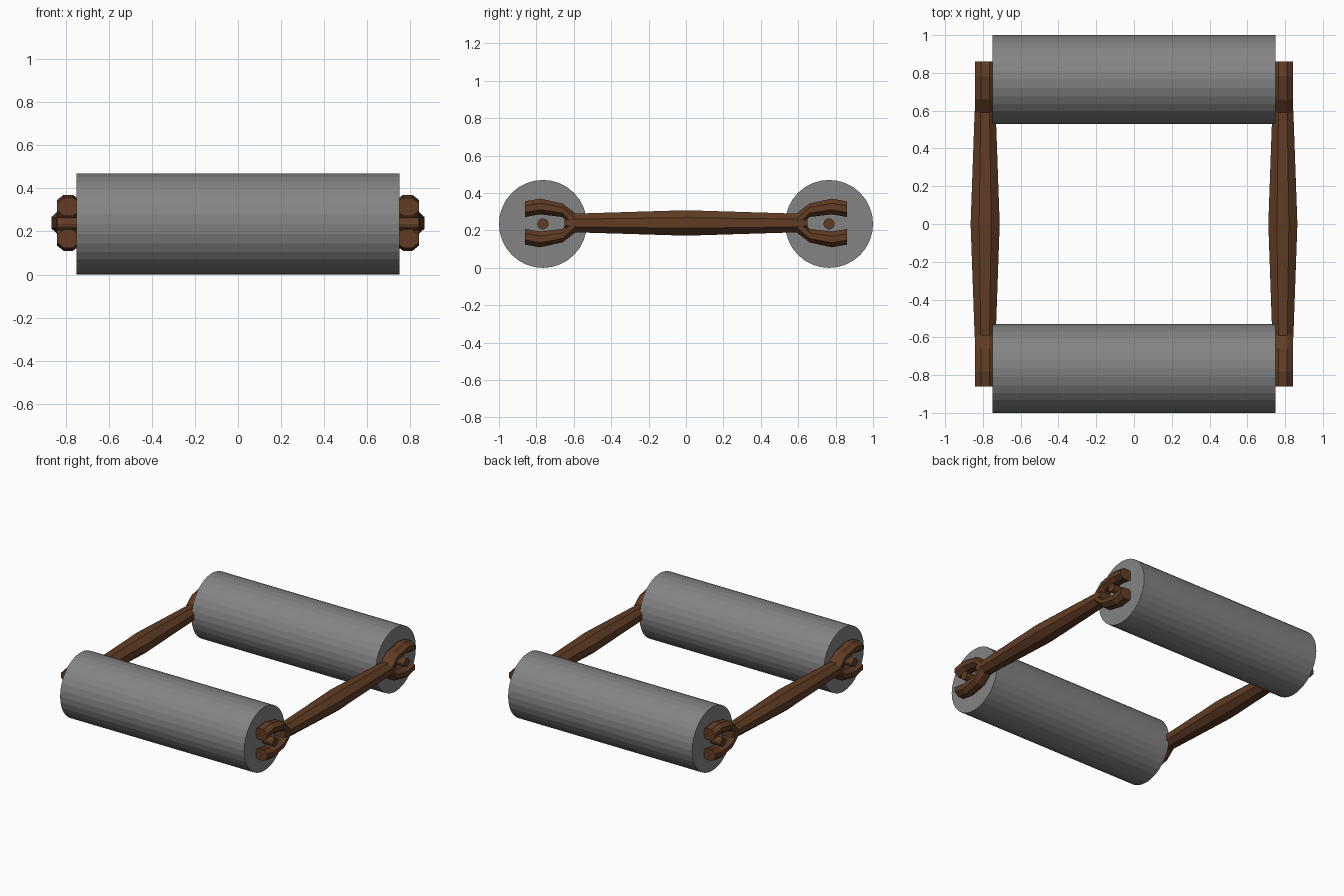
import bpy
import bmesh
from math import cos, sin, pi

ROLLER_Z, ROLLER_Y, ROLLER_R, ROLLER_HALF = 0.235, 0.765, 0.235, 0.75
BAR_X, BAR_Z = 0.788, 0.24

cube = bpy.data.objects.get("Cube")
if cube:
    bpy.data.objects.remove(cube, do_unlink=True)


def material(name, rgb):
    mat = bpy.data.materials.new(name)
    mat.use_nodes = True
    mat.diffuse_color = (*rgb, 1)
    mat.node_tree.nodes["Principled BSDF"].inputs["Base Color"].default_value = (*rgb, 1)
    return mat


grey = material("roller grey", (0.23, 0.23, 0.23))
brown = material("wood brown", (0.12, 0.046, 0.018))


def cylinder(name, radius, half, y, z, sides, mat):
    """Flat-shaded cylinder lying along x."""
    bpy.ops.mesh.primitive_cylinder_add(vertices=sides, radius=radius, depth=2 * half,
                                        location=(0, y, z), rotation=(0, pi / 2, 0))
    obj = bpy.context.object
    obj.name = name
    obj.data.materials.append(mat)


def loft(name, x, rings, mat, sides=8):
    """Octagonal loft along y; each ring is (y, height offset, half width, half height)."""
    bm = bmesh.new()
    loops = []
    for y, dz, w, h in rings:
        grow = 1 / cos(pi / sides)
        angles = [2 * pi * (i + 0.5) / sides for i in range(sides)]
        loops.append([bm.verts.new((x + w * grow * cos(a), y, BAR_Z + dz + h * grow * sin(a)))
                      for a in angles])
    for a, b in zip(loops, loops[1:]):
        for i in range(sides):
            j = (i + 1) % sides
            bm.faces.new((a[i], a[j], b[j], b[i]))
    bm.faces.new(loops[0])
    bm.faces.new(loops[-1])
    bmesh.ops.recalc_face_normals(bm, faces=bm.faces)
    mesh = bpy.data.meshes.new(name)
    bm.to_mesh(mesh)
    bm.free()
    mesh.materials.append(mat)
    bpy.context.collection.objects.link(bpy.data.objects.new(name, mesh))


# Rollers with their axles
for end, sy in (("front", -1), ("back", 1)):
    cylinder(end + "_roller", ROLLER_R, ROLLER_HALF, sy * ROLLER_Y, ROLLER_Z, 32, grey)
    cylinder(end + "_axle", 0.03, 0.84, sy * ROLLER_Y, ROLLER_Z, 12, brown)

# Side bars: thickest in the middle, necked down at the forks
half_bar = [(0.59, 0, 0.056, 0.05), (0.65, 0, 0.05, 0.032)]
bar = ([(-y, *rest) for y, *rest in reversed(half_bar)]
       + [(0, 0, 0.077, 0.068)] + half_bar)

# Fork prongs bending away from the bar and closing slightly at the tip
prong = [(0.59, 0.002, 0.054, 0.048), (0.66, 0.068, 0.053, 0.036),
         (0.78, 0.088, 0.053, 0.042), (0.86, 0.074, 0.053, 0.042)]

for side, sx in (("left", 1), ("right", -1)):
    loft(side + "_bar", sx * BAR_X, bar, brown)
    for end, sy in (("front", -1), ("back", 1)):
        for level, sz in (("upper", 1), ("lower", -1)):
            rings = [(sy * y, sz * dz, w, h) for y, dz, w, h in prong]
            loft(f"{side}_{end}_{level}_prong", sx * BAR_X, rings, brown)
